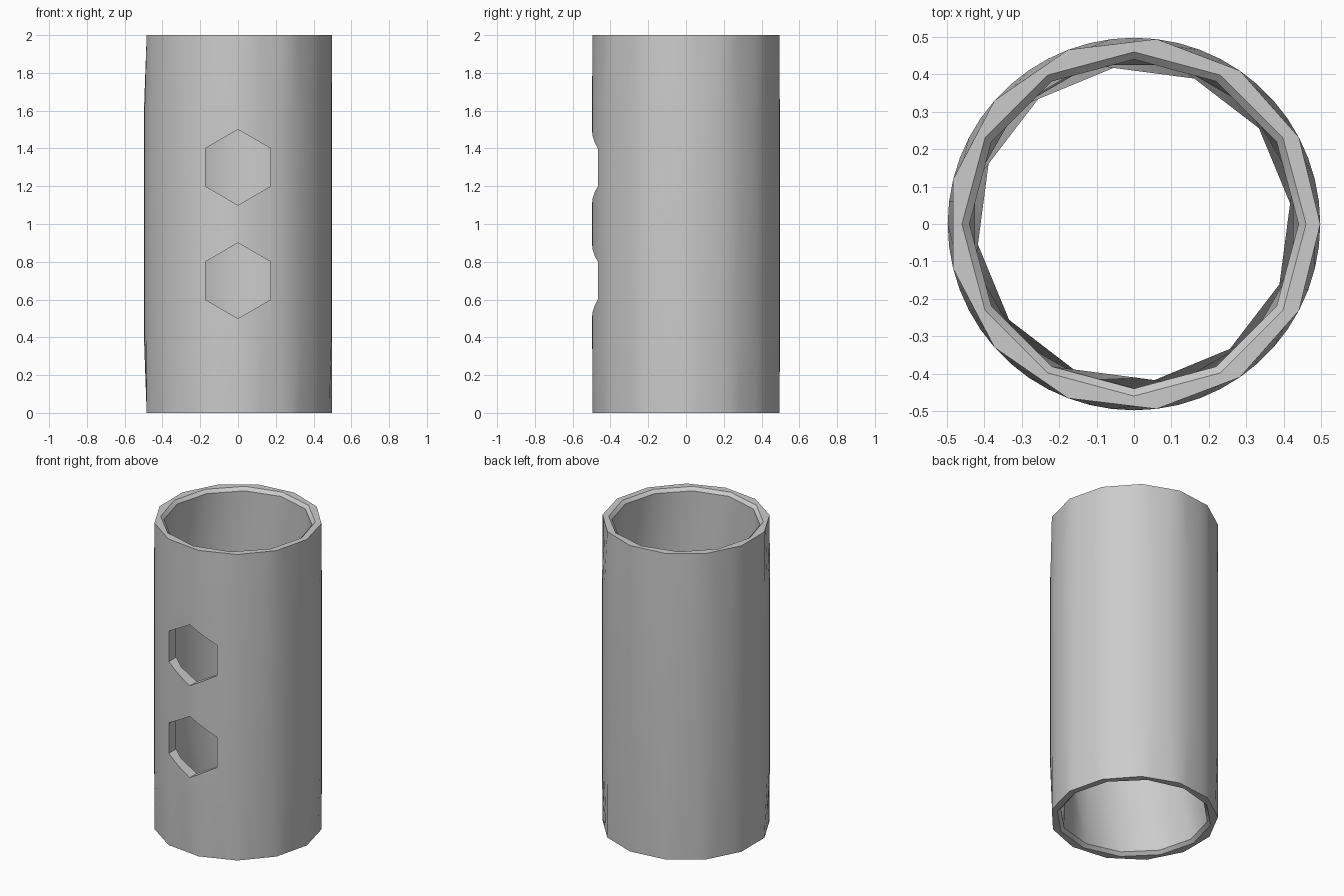
import bpy, bmesh
from math import sin, cos, pi, floor, radians
from mathutils import Matrix

cube = bpy.data.objects.get("Cube")
if cube:
    bpy.data.objects.remove(cube)

grey = bpy.data.materials.new("plain grey")
grey.use_nodes = True
colour = (0.6, 0.6, 0.6, 1)
grey.diffuse_color = colour
grey.node_tree.nodes["Principled BSDF"].inputs["Base Color"].default_value = colour

HEIGHT = 2.0
OUTER, INNER, RIM, BEVEL = 0.498, 0.44, 0.46, 0.02


def ring(bm, z, radius, sides, steps=1, turn=0.0):
    """Ring of vertices along a regular polygon, each side cut into steps."""
    def corner(k):
        a = 2 * pi * k / sides + turn
        return radius * cos(a), radius * sin(a)
    verts = []
    for i in range(sides * steps):
        k, t = i // steps, (i % steps) / steps
        (x0, y0), (x1, y1) = corner(k), corner(k + 1)
        verts.append(bm.verts.new((x0 + (x1 - x0) * t, y0 + (y1 - y0) * t, z)))
    return verts


def loft(bm, rings):
    for a, b in zip(rings, rings[1:]):
        n = len(a)
        for i in range(n):
            j = (i + 1) % n
            bm.faces.new((a[i], a[j], b[j], b[i]))


def finish(bm, name):
    bmesh.ops.recalc_face_normals(bm, faces=bm.faces)
    mesh = bpy.data.meshes.new(name)
    bm.to_mesh(mesh)
    bm.free()
    obj = bpy.data.objects.new(name, mesh)
    bpy.context.collection.objects.link(obj)
    mesh.materials.append(grey)
    return obj


# Outer skin: coarse thirteen-sided ends that round out along the body
bm = bmesh.new()
outer = [ring(bm, 0, OUTER, 13, 4)]
outer += [ring(bm, z, OUTER, 52) for z in (0.4, 1.6)]
outer += [ring(bm, HEIGHT, OUTER, 13, 4)]
loft(bm, outer)

# Bore: twelve-sided, bevelled at both mouths, slightly twisted in the middle
inner = [ring(bm, 0, RIM, 12), ring(bm, BEVEL, INNER, 12)]
inner += [ring(bm, z, INNER, 12, turn=pi / 12) for z in (0.5, 1.5)]
inner += [ring(bm, HEIGHT - BEVEL, INNER, 12), ring(bm, HEIGHT, RIM, 12)]
loft(bm, inner)

# Flat rims joining skin and bore
for a, b in ((outer[0], inner[0]), (outer[-1], inner[-1])):
    edges = [bm.edges.get((r[i], r[i - 1])) for r in (a, b) for i in range(len(r))]
    bmesh.ops.triangle_fill(bm, edges=edges, use_beauty=True)
tube = finish(bm, "tube")

# Hexagonal openings through the front wall
for name, z in (("lower_hole_cutter", 0.7), ("upper_hole_cutter", 1.3)):
    bm = bmesh.new()
    bmesh.ops.create_cone(bm, cap_ends=True, segments=6, radius1=0.2, radius2=0.2, depth=0.5,
                          matrix=Matrix.Translation((0, -0.5, z)) @ Matrix.Rotation(pi / 2, 4, 'X'))
    top = max(v.co.z for v in bm.verts)
    if top < z + 0.19:  # stand the hexagon on a point
        bmesh.ops.rotate(bm, verts=bm.verts, cent=(0, -0.5, z),
                         matrix=Matrix.Rotation(pi / 6, 3, 'Y'))
    cutter = finish(bm, name)
    cutter.hide_render = True
    cutter.hide_viewport = True
    cut = tube.modifiers.new(name, 'BOOLEAN')
    cut.operation, cut.solver, cut.object = 'DIFFERENCE', 'EXACT', cutter

# Apply the cuts, drop the cutters, shade smooth with crisp rims
bpy.context.view_layer.update()
evaluated = tube.evaluated_get(bpy.context.evaluated_depsgraph_get())
tube.data = bpy.data.meshes.new_from_object(evaluated)
tube.modifiers.clear()
for obj in [o for o in bpy.data.objects if o.name.endswith("_cutter")]:
    bpy.data.objects.remove(obj)

bpy.ops.object.select_all(action='DESELECT')
tube.select_set(True)
bpy.context.view_layer.objects.active = tube
bpy.ops.object.shade_smooth_by_angle(angle=radians(35))
